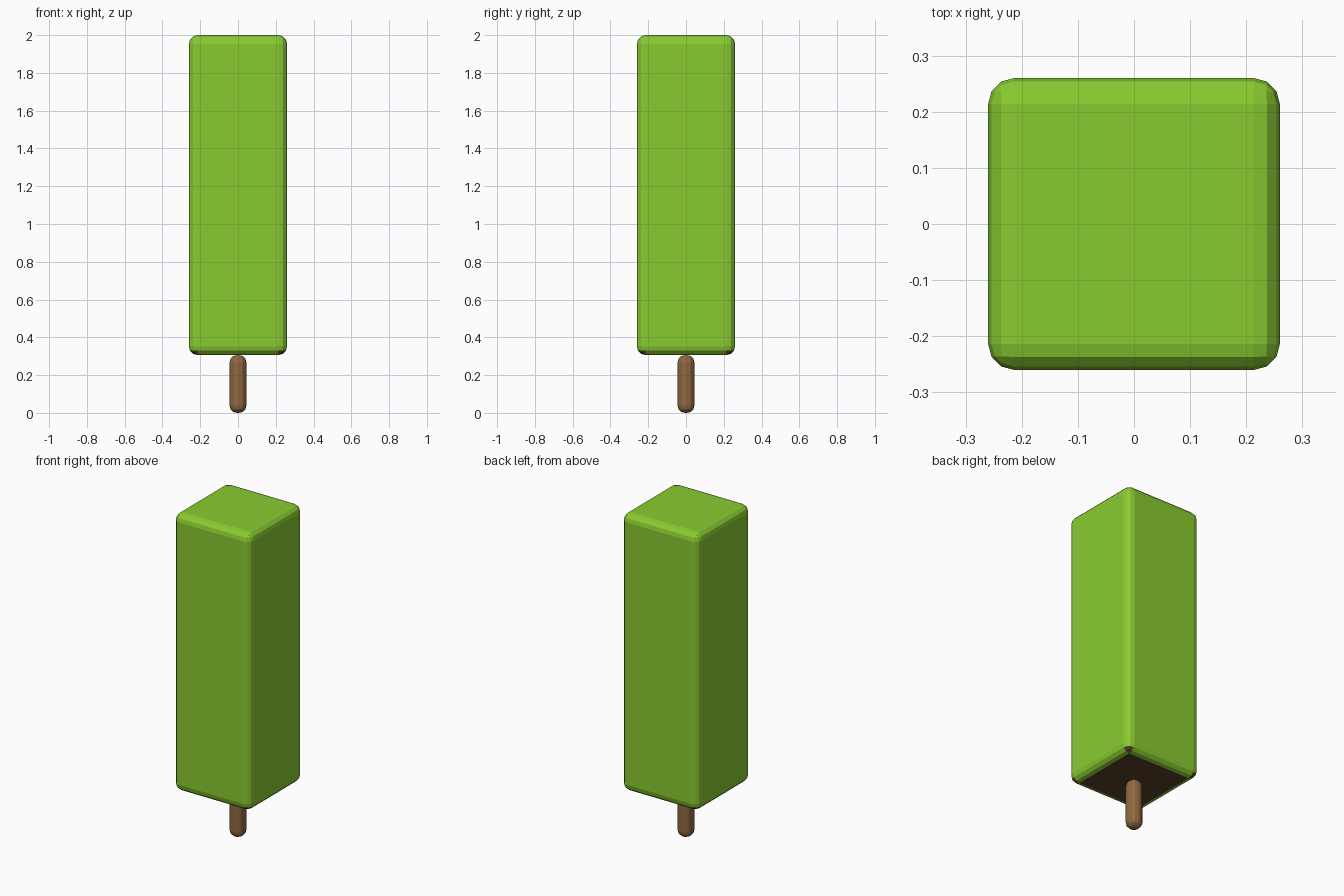
import bpy, bmesh

if "Cube" in bpy.data.objects:
    bpy.data.objects.remove(bpy.data.objects["Cube"])


def material(name, color):
    m = bpy.data.materials.new(name)
    m.diffuse_color = color
    m.use_nodes = True
    m.node_tree.nodes["Principled BSDF"].inputs["Base Color"].default_value = m.diffuse_color
    return m


def rounded_box(name, half, z0, z1, radius, mats):
    """Square-section box with flat-shaded three-step rounded edges."""
    bm = bmesh.new()
    bmesh.ops.create_cube(bm, size=1)
    for v in bm.verts:
        v.co.x *= 2 * half
        v.co.y *= 2 * half
        v.co.z = z1 if v.co.z > 0 else z0
    bmesh.ops.bevel(bm, geom=bm.edges[:], offset=radius, offset_type='OFFSET',
                    segments=3, profile=0.5, affect='EDGES')
    bm.normal_update()
    me = bpy.data.meshes.new(name)
    bm.to_mesh(me)
    bm.free()
    for m in mats:
        me.materials.append(m)
    ob = bpy.data.objects.new(name, me)
    bpy.context.collection.objects.link(ob)
    return ob


green = material("lime_ice", (0.25, 0.60, 0.03, 1))
dark = material("dark_core", (0.10, 0.055, 0.022, 1))
wood = material("wood", (0.28, 0.14, 0.05, 1))

# Ice block: green coating, brown underside and lower corner tips
ice = rounded_box("ice_block", 0.26, 0.306, 2.0, 0.046, [green, dark])
for p in ice.data.polygons:
    n, c = p.normal, p.center
    corner = abs(c.x) > 0.22 and abs(c.y) > 0.22 and n.z < -0.5
    if n.z < -0.99 or corner:
        p.material_index = 1

# Stick with rounded ends
rounded_box("stick", 0.044, 0.0, 0.306, 0.038, [wood])
